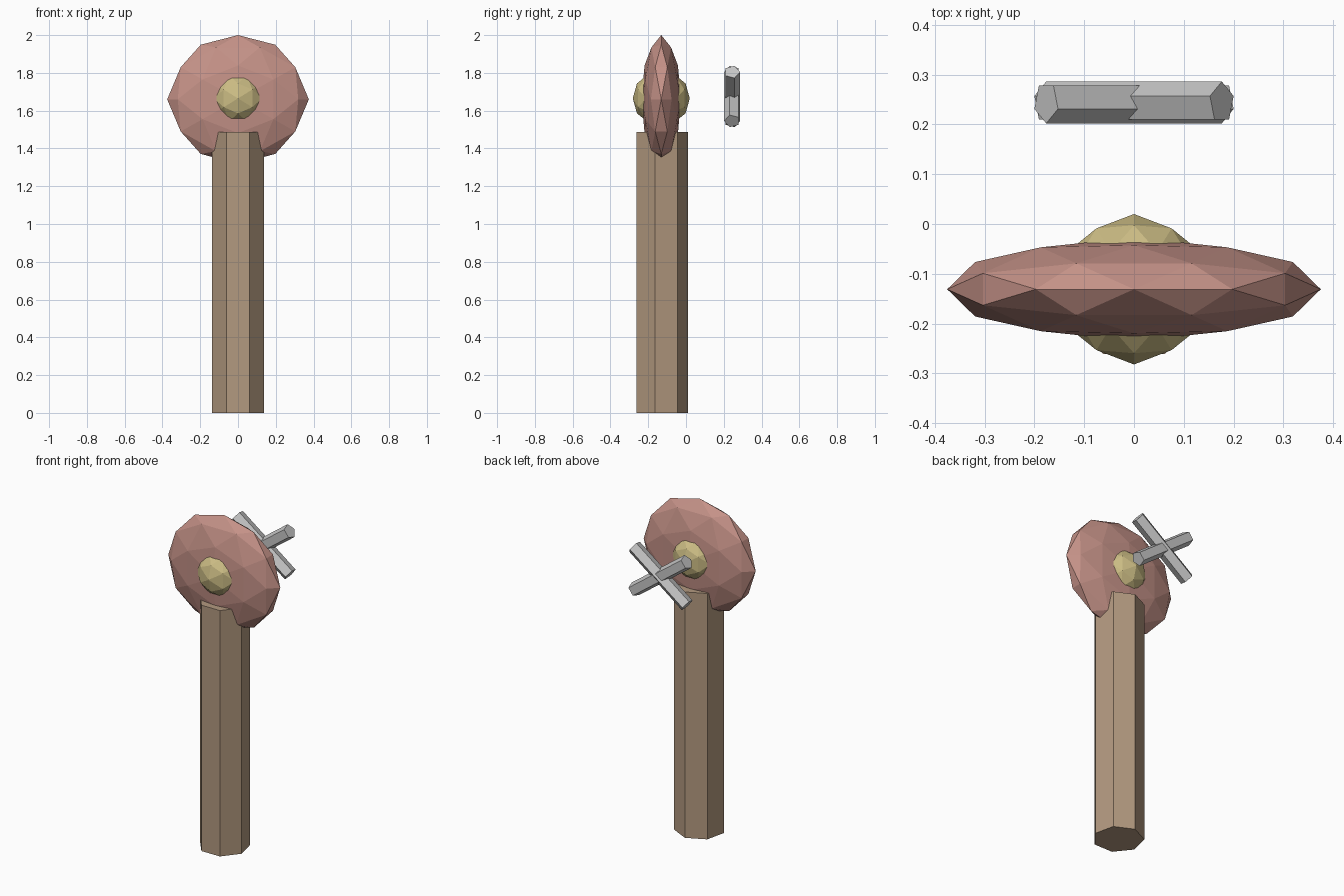
import bpy, bmesh, math
from itertools import product, combinations
from mathutils import Vector, Matrix

if "Cube" in bpy.data.objects:
    bpy.data.objects.remove(bpy.data.objects["Cube"])


def material(name, rgb):
    m = bpy.data.materials.new(name)
    m.diffuse_color = (*rgb, 1)
    m.use_nodes = True
    m.node_tree.nodes["Principled BSDF"].inputs["Base Color"].default_value = m.diffuse_color
    return m


brown = material("wood brown", (0.448, 0.319, 0.214))
pink = material("dusty pink", (0.553, 0.285, 0.243))
gold = material("pale gold", (0.604, 0.507, 0.233))
grey = material("light grey", (0.571, 0.571, 0.571))


def finish(name, bm, mat):
    bmesh.ops.recalc_face_normals(bm, faces=bm.faces)
    mesh = bpy.data.meshes.new(name)
    bm.to_mesh(mesh)
    bm.free()
    mesh.materials.append(mat)
    obj = bpy.data.objects.new(name, mesh)
    bpy.context.collection.objects.link(obj)
    return obj


def prism(name, sides, radius, half, vertex_angle, tilt, centre, mat):
    """Straight prism along z, tilted about y."""
    bm = bmesh.new()
    ring = []
    for i in range(sides):
        a = math.radians(vertex_angle) + math.tau * i / sides
        ring.append(bm.verts.new((radius * math.cos(a), radius * math.sin(a), -half)))
    base = bm.faces.new(ring)
    top = bmesh.ops.extrude_face_region(bm, geom=[base], use_keep_orig=True)["geom"]
    moved = [v for v in top if isinstance(v, bmesh.types.BMVert)]
    bmesh.ops.translate(bm, verts=moved, vec=(0, 0, 2 * half))
    bm.transform(Matrix.Translation(centre) @ Matrix.Rotation(math.radians(tilt), 4, 'Y'))
    return finish(name, bm, mat)


def faceted_ball(name, radii, centre, mat):
    """Once-divided icosahedron with its twofold axes along x, y and z."""
    phi = (1 + math.sqrt(5)) / 2
    corners = []
    for s, t in product((-1, 1), repeat=2):
        corners += [Vector((s * phi, t, 0)), Vector((0, s * phi, t)), Vector((t, 0, s * phi))]
    mids = [a + b for a, b in combinations(corners, 2) if (a - b).length < 2.1]
    bm = bmesh.new()
    for p in corners + mids:
        bm.verts.new(p.normalized())
    bmesh.ops.convex_hull(bm, input=bm.verts[:])
    bm.transform(Matrix.Translation(centre) @ Matrix.Diagonal((*radii, 1)))
    return finish(name, bm, mat)


# Seven-sided post
prism("post", 7, 0.1425, 0.744, 90, 0, (0, -0.133, 0.744), brown)

# Flattened disc head with a ball through its middle
faceted_ball("disc_head", (0.375, 0.104, 0.34), (0, -0.131, 1.66), pink)
faceted_ball("centre_ball", (0.151, 0.151, 0.151), (0, -0.131, 1.665), gold)

# Two crossed five-sided rods behind the head
for side, label in ((1, "right"), (-1, "left")):
    prism("rod_rising_" + label, 5, 0.042, 0.219, 90 * side, 53.6 * side,
          (0, 0.244, 1.675), grey)
